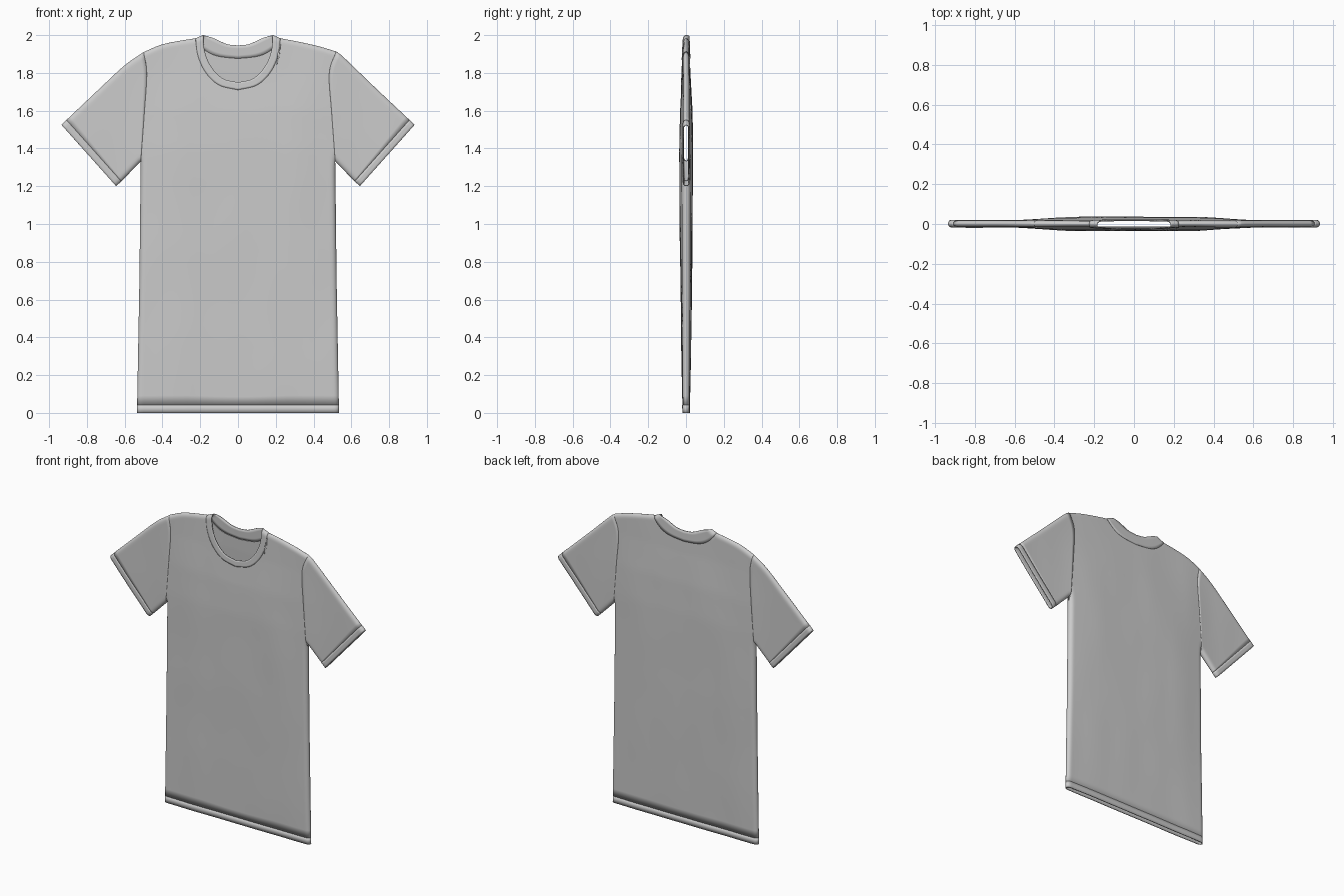
import bpy, math
from mathutils import Vector, noise

if "Cube" in bpy.data.objects:
    bpy.data.objects.remove(bpy.data.objects["Cube"])

# ---------- curve helpers (2D: x, z) ----------
def smooth(pts, n=8):
    """Catmull-Rom through a few points."""
    p = [Vector(q) for q in pts]
    p = [2 * p[0] - p[1]] + p + [2 * p[-1] - p[-2]]
    out = []
    for a, b, c, d in zip(p, p[1:], p[2:], p[3:]):
        for i in range(n):
            t = i / n
            out.append(0.5 * (2 * b + (c - a) * t + (2 * a - 5 * b + 4 * c - d) * t * t
                              + (3 * b - a - 3 * c + d) * t ** 3))
    return out + [p[-2]]

def line(*pts):
    return [Vector(q) for q in pts]

def at(poly, t):
    """Point at fraction t of the arc length."""
    lens = [(b - a).length for a, b in zip(poly, poly[1:])]
    s = t * sum(lens)
    for a, b, l in zip(poly, poly[1:], lens):
        if s <= l and l > 0:
            return a.lerp(b, s / l)
        s -= l
    return poly[-1].copy()

def edge_dist(p, polys):
    best = 9.0
    for poly in polys:
        for a, b in zip(poly, poly[1:]):
            ab = b - a
            t = max(0, min(1, (p - a).dot(ab) / max(ab.length_squared, 1e-12)))
            best = min(best, (p - a - ab * t).length)
    return best

# ---------- pattern outlines, right half (1 = +x side, -1 = -x side) ----------
ARMPIT, HEM, HEM_TOP = (0.515, 1.33), (0.535, 0.0), (0.534, 0.042)
CUFF_LO_IN, CUFF_LO = (0.618, 1.226), (0.645, 1.20)
CUFF_HI_IN, CUFF_HI = (0.908, 1.551), (0.935, 1.525)
NECK, PEAK = (0.225, 1.983), (0.185, 2.0)
side = line(HEM_TOP, (0.522, 0.7), ARMPIT)
shoulder = {1: smooth([NECK, (0.32, 1.965), (0.43, 1.94), (0.52, 1.913)]),
            -1: smooth([NECK, (0.32, 1.968), (0.41, 1.948), (0.50, 1.91)])}
sleeve_top = {1: smooth([(0.52, 1.913), (0.56, 1.882), (0.72, 1.728), CUFF_HI_IN]),
              -1: smooth([(0.50, 1.91), (0.60, 1.84), (0.74, 1.71), CUFF_HI_IN])}
armhole = {s: smooth([ARMPIT, (0.495, 1.60), (0.483, 1.80), shoulder[s][-1]]) for s in (1, -1)}
# neck seam and neck opening: key 1 = front, -1 = back
neck_outer = {1: smooth([(0, 1.71), (0.10, 1.735), (0.17, 1.80), (0.212, 1.89), NECK]),
              -1: smooth([(0, 1.876), (0.10, 1.887), (0.16, 1.91), (0.205, 1.95), NECK])}
neck_inner = {1: smooth([(0, 1.75), (0.08, 1.77), (0.14, 1.83), (0.175, 1.91), PEAK]),
              -1: smooth([(0, 1.945), (0.06, 1.953), (0.13, 1.984), PEAK])}
# folded edges, where front and back meet
closed = {s: [line(HEM, HEM_TOP), side, line(ARMPIT, CUFF_LO_IN, CUFF_LO), line(PEAK, NECK),
              shoulder[s], sleeve_top[s], line(CUFF_HI_IN, CUFF_HI)] for s in (1, -1)}

# ---------- depth of the flat-laid cloth ----------
DEPTH = [(0, .018), (.4, .026), (.9, .033), (1.4, .036), (1.6, .032), (1.8, .021), (2.01, .014)]

def depth(x, z):
    h = DEPTH[-1][1]
    for (a, ha), (b, hb) in zip(DEPTH, DEPTH[1:]):
        if a <= z <= b:
            h = ha + (hb - ha) * (z - a) / (b - a)
    k = max(0, min(1, (0.66 - abs(x)) / 0.4))
    k = k * k * (3 - 2 * k)
    return 0.017 + (h - 0.017) * k

def point(p, s, f, lift):
    d = min(edge_dist(p, closed[s]) / 0.026, 1)
    e = math.sqrt(max(0, 1 - (1 - d) ** 2))
    x, z = s * p.x, p.y
    fold = 0.0025 * noise.noise(Vector((x * 5, f * 3, z * 2.5)))
    return (x, 0.001 - f * e * (depth(x, z) + lift + fold), z)

# ---------- panel builder ----------
def ease_end(t): return math.sin(t * math.pi / 2)
def ease_both(t): return (1 - math.cos(t * math.pi)) / 2
def even(t): return t

def coons(bottom, top, left, right, u, v):
    b, t, l, r = bottom(u), top(u), left(v), right(v)
    b0, b1, t0, t1 = bottom(0), bottom(1), top(0), top(1)
    return (b.lerp(t, v) + l.lerp(r, u)
            - b0.lerp(b1, u).lerp(t0.lerp(t1, u), v))

def build(name, sides, edges, nu, nv, eu, ev, lift=0.0):
    """Front and back panels for the given sides, sewn at the folds."""
    import bmesh
    bm = bmesh.new()
    for s in sides:
        for f in (1, -1):
            bo, to, le, ri = edges(s, f)
            g = [[bm.verts.new(point(coons(bo, to, le, ri, eu(i / nu), ev(j / nv)), s, f, lift))
                  for j in range(nv + 1)] for i in range(nu + 1)]
            for i in range(nu):
                for j in range(nv):
                    q = [g[i][j], g[i + 1][j], g[i + 1][j + 1], g[i][j + 1]]
                    bm.faces.new(q if s * f > 0 else q[::-1])
    bmesh.ops.remove_doubles(bm, verts=bm.verts, dist=0.0003)
    me = bpy.data.meshes.new(name)
    bm.to_mesh(me)
    bm.free()
    ob = bpy.data.objects.new(name, me)
    bpy.context.collection.objects.link(ob)
    m = ob.modifiers.new("cloth", 'SOLIDIFY')
    m.thickness, m.offset = 0.006, -1
    bpy.ops.object.select_all(action='DESELECT')
    ob.select_set(True)
    bpy.context.view_layer.objects.active = ob
    bpy.ops.object.shade_smooth_by_angle(angle=math.radians(50))
    return ob

def path(poly):
    return lambda t: at(poly, t)

# ---------- parts ----------
def torso_edges(s, f):
    neck, sh = neck_outer[f], shoulder[s]
    top = lambda u: at(neck, u / 0.5) if u <= 0.5 else at(sh, (u - 0.5) / 0.5)
    return (path(line((0, 0.042), HEM_TOP)), top,
            path(line((0, 0.042), neck[0])), path(side + armhole[s][1:]))

def hem_edges(s, f):
    return (path(line((0, 0), HEM)), path(line((0, 0.042), HEM_TOP)),
            path(line((0, 0), (0, 0.042))), path(line(HEM, HEM_TOP)))

def sleeve_edges(s, f):
    return (path(line(ARMPIT, CUFF_LO_IN)), path(sleeve_top[s]),
            path(armhole[s]), path(line(CUFF_LO_IN, CUFF_HI_IN)))

def cuff_edges(s, f):
    return (path(line(CUFF_LO_IN, CUFF_LO)), path(line(CUFF_HI_IN, CUFF_HI)),
            path(line(CUFF_LO_IN, CUFF_HI_IN)), path(line(CUFF_LO, CUFF_HI)))

def collar_edges(s, f):
    o, i = neck_outer[f], neck_inner[f]
    return path(o), path(i), path(line(o[0], i[0])), path(line(NECK, PEAK))

both = (1, -1)
build("torso", both, torso_edges, 30, 60, ease_end, ease_end)
build("bottom_hem", both, hem_edges, 30, 2, ease_end, even, 0.0012)
build("collar", both, collar_edges, 30, 4, ease_end, even, 0.003)
for s, tag in ((1, "right"), (-1, "left")):
    build("sleeve_" + tag, (s,), sleeve_edges, 20, 32, even, ease_both)
    build("cuff_" + tag, (s,), cuff_edges, 3, 32, even, ease_both, 0.002)
